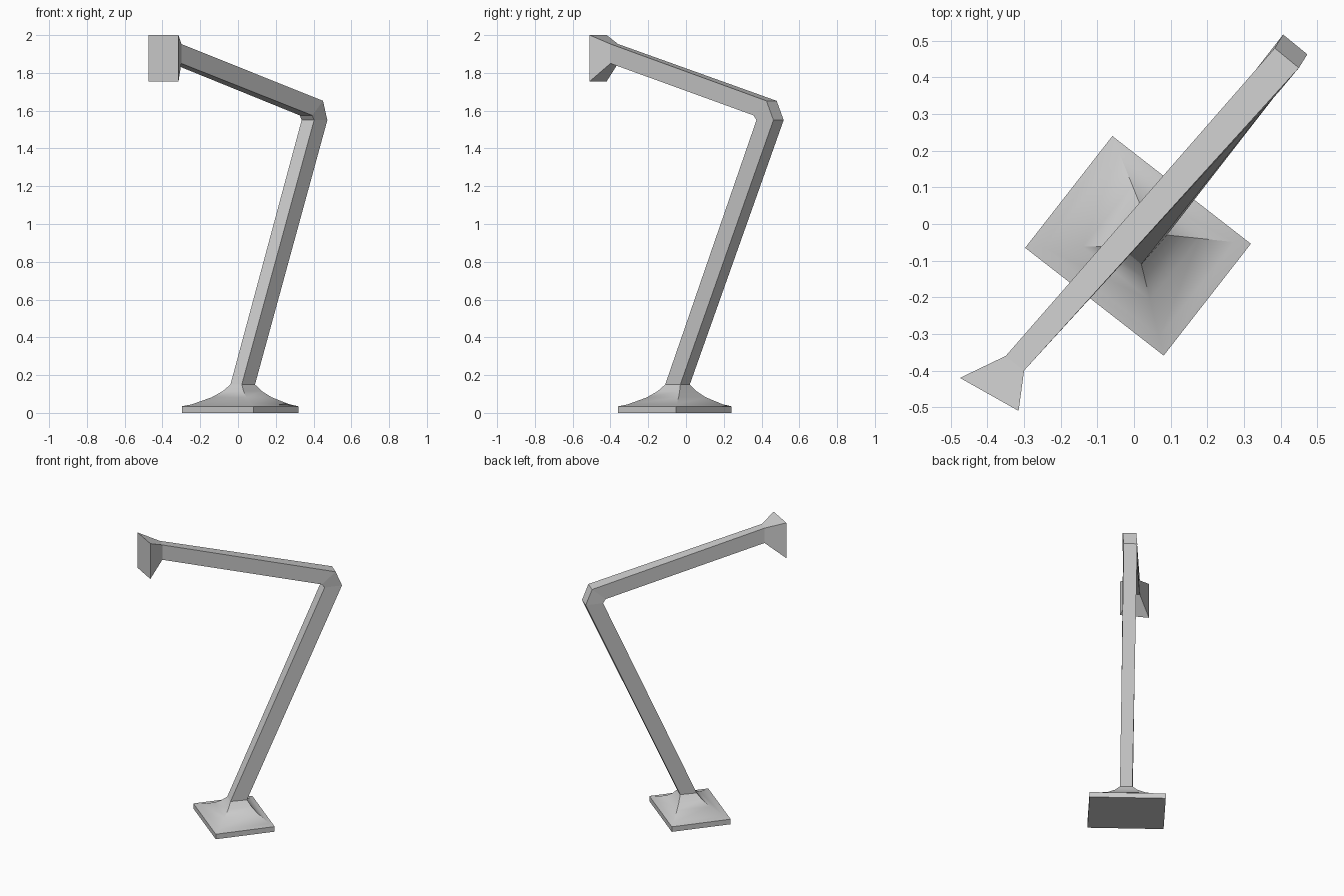
import bpy, bmesh, math
from mathutils import Vector

if "Cube" in bpy.data.objects:
    bpy.data.objects.remove(bpy.data.objects["Cube"])


def ring(inner, outer, half):
    """Four-cornered section from its inner and outer mid points and half its width vector."""
    i, o, h = Vector(inner), Vector(outer), Vector((*half, 0))
    return [i - h, i + h, o + h, o - h]


def blend(a, b, t, z):
    """Section between two others, placed at height z."""
    out = [p.lerp(q, t) for p, q in zip(a, b)]
    for p in out:
        p.z = z
    return out


def loft(name, rings, cap_start=False, cap_end=False):
    bm = bmesh.new()
    loops = [[bm.verts.new(p) for p in r] for r in rings]
    for a, b in zip(loops, loops[1:]):
        for k in range(4):
            n = (k + 1) % 4
            bm.faces.new((a[k], a[n], b[n], b[k]))
    if cap_start:
        bm.faces.new(loops[0][::-1])
    if cap_end:
        bm.faces.new(loops[-1])
    mesh = bpy.data.meshes.new(name)
    bm.to_mesh(mesh)
    bm.free()
    obj = bpy.data.objects.new(name, mesh)
    bpy.context.collection.objects.link(obj)
    return obj


# Shared section where the post leaves the foot
neck = ring((-0.01, -0.085, 0.15), (0.06, -0.005, 0.15), (0.03, -0.025))

# Foot: flat plate with a concave mound rising to the neck
plate = ring((-0.108, -0.212, 0), (0.13, 0.093, 0), (0.189, -0.147))
steps = [(0, 0.035), (0.2, 0.045), (0.61, 0.082), (0.84, 0.115)]
foot = loft("foot", [plate] + [blend(plate, neck, t, z) for t, z in steps] + [neck],
            cap_start=True)
bpy.context.view_layer.objects.active = foot
foot.select_set(True)
bpy.ops.object.shade_smooth_by_angle(angle=math.radians(40))

# Arm: leaning post, bevelled elbow, long beam and flared end plate
loft("arm", [
    neck,
    ring((0.37, 0.40, 1.55), (0.44, 0.49, 1.55), (0.033, -0.027)),
    ring((0.36, 0.385, 1.575), (0.417, 0.453, 1.652), (0.033, -0.027)),
    ring((-0.325, -0.38, 1.85), (-0.325, -0.38, 1.953), (0.025, -0.02)),
    ring((-0.395, -0.465, 1.755), (-0.395, -0.465, 2.0), (0.08, -0.045)),
], cap_end=True)
